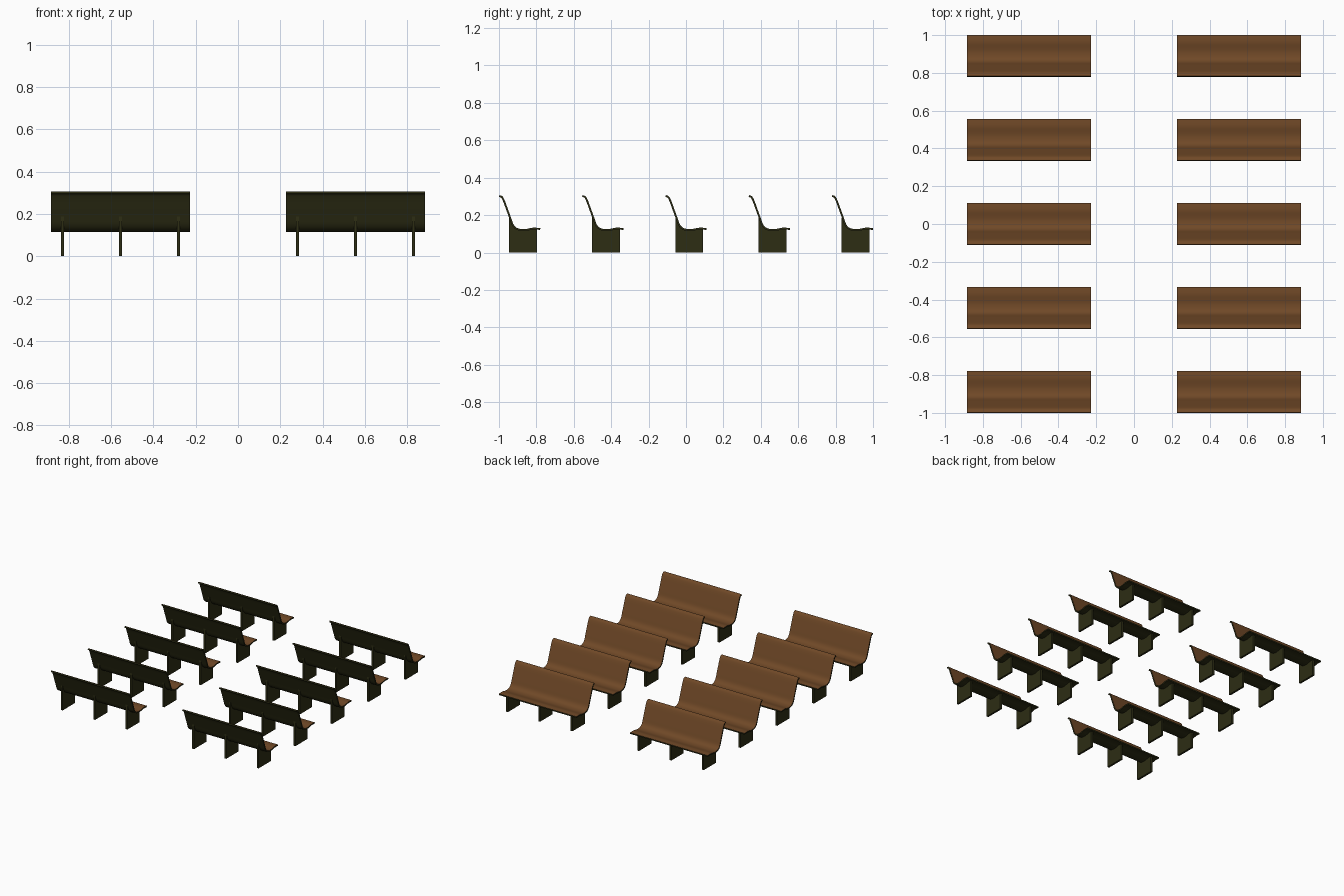
import bpy, bmesh, math
from mathutils import Vector
from mathutils.geometry import interpolate_bezier

if "Cube" in bpy.data.objects:
    bpy.data.objects.remove(bpy.data.objects["Cube"])


def material(name, col):
    m = bpy.data.materials.new(name)
    m.diffuse_color = (*col, 1)
    m.use_nodes = True
    m.node_tree.nodes["Principled BSDF"].inputs["Base Color"].default_value = m.diffuse_color
    return m


WOOD = material("warm brown wood", (0.162, 0.066, 0.020))
DARK = material("dark olive wood", (0.026, 0.026, 0.007))
HALF, THICK = 0.3285, 0.010

# Side profile (y, z) of the upper surface, from backrest top to seat front
KEYS = [(-0.108, 0.307), (-0.092, 0.300), (-0.080, 0.278), (-0.066, 0.240),
        (-0.046, 0.185), (-0.033, 0.150), (-0.014, 0.131), (0.015, 0.125),
        (0.040, 0.127), (0.072, 0.133), (0.110, 0.131)]


def smooth_profile(keys, n=4):
    p = [Vector((y, z, 0)) for y, z in keys]
    p = [2 * p[0] - p[1]] + p + [2 * p[-1] - p[-2]]
    out = []
    for a, b, c, d in zip(p, p[1:], p[2:], p[3:]):
        out += interpolate_bezier(b, b + (c - a) / 6, c - (d - b) / 6, c, n)[:-1]
    return out + [p[-2]]


UPPER = smooth_profile(KEYS)
LOWER = []
for i, q in enumerate(UPPER):
    t = (UPPER[min(i + 1, len(UPPER) - 1)] - UPPER[max(i - 1, 0)]).normalized()
    LOWER.append(q + Vector((t.y, -t.x, 0)) * THICK)
# keep the backrest top inside the overall footprint
shift = -0.1105 - min(q.x for q in LOWER)
UPPER = [q + Vector((shift, 0, 0)) for q in UPPER]
LOWER = [q + Vector((shift, 0, 0)) for q in LOWER]


def finish(name, bm, mats):
    bmesh.ops.recalc_face_normals(bm, faces=bm.faces)
    me = bpy.data.meshes.new(name)
    bm.to_mesh(me)
    bm.free()
    for m in mats:
        me.materials.append(m)
    return me


# Curved seat shell: brown sitting side, dark underside and edges
def seat_mesh():
    bm = bmesh.new()
    row = lambda pts, x: [bm.verts.new((x, q.x, q.y)) for q in pts]
    ul, ur, ll, lr = row(UPPER, -HALF), row(UPPER, HALF), row(LOWER, -HALF), row(LOWER, HALF)
    for i in range(len(UPPER) - 1):
        j = i + 1
        bm.faces.new((ul[i], ur[i], ur[j], ul[j])).material_index = 0
        for f in ((ll[i], lr[i], lr[j], ll[j]), (ul[i], ul[j], ll[j], ll[i]),
                  (ur[i], ur[j], lr[j], lr[i])):
            bm.faces.new(f).material_index = 1
    for e in (0, -1):
        bm.faces.new((ul[e], ur[e], lr[e], ll[e])).material_index = 1
    me = finish("seat", bm, [WOOD, DARK])
    for p in me.polygons:
        p.use_smooth = True
    me.set_sharp_from_angle(angle=math.radians(40))
    return me


# Panel leg whose top follows the seat underside
def leg_mesh():
    y0, y1, w = -0.057, 0.092, 0.0075
    mid = [(u + l) / 2 for u, l in zip(UPPER, LOWER)]
    top = [(q.x, q.y) for q in mid if y0 < q.x < y1]
    prof = [(y0, 0), (y0, 0.183)] + top + [(y1, top[-1][1]), (y1, 0)]
    bm = bmesh.new()
    f = bm.faces.new([bm.verts.new((-w, y, z)) for y, z in prof])
    r = bmesh.ops.extrude_face_region(bm, geom=[f])
    bmesh.ops.translate(bm, vec=(2 * w, 0, 0),
                        verts=[v for v in r["geom"] if isinstance(v, bmesh.types.BMVert)])
    return finish("leg", bm, [DARK])


def place(name, me, x, y):
    ob = bpy.data.objects.new(name, me)
    ob.location = (x, y, 0)
    bpy.context.collection.objects.link(ob)


# Two columns of five benches, three legs each
seat, leg = seat_mesh(), leg_mesh()
for cx in (-0.556, 0.556):
    for k in range(5):
        y = -0.8895 + k * 0.4448
        place("seat", seat, cx, y)
        for dx in (-0.274, 0, 0.274):
            place("leg", leg, cx + dx, y)
